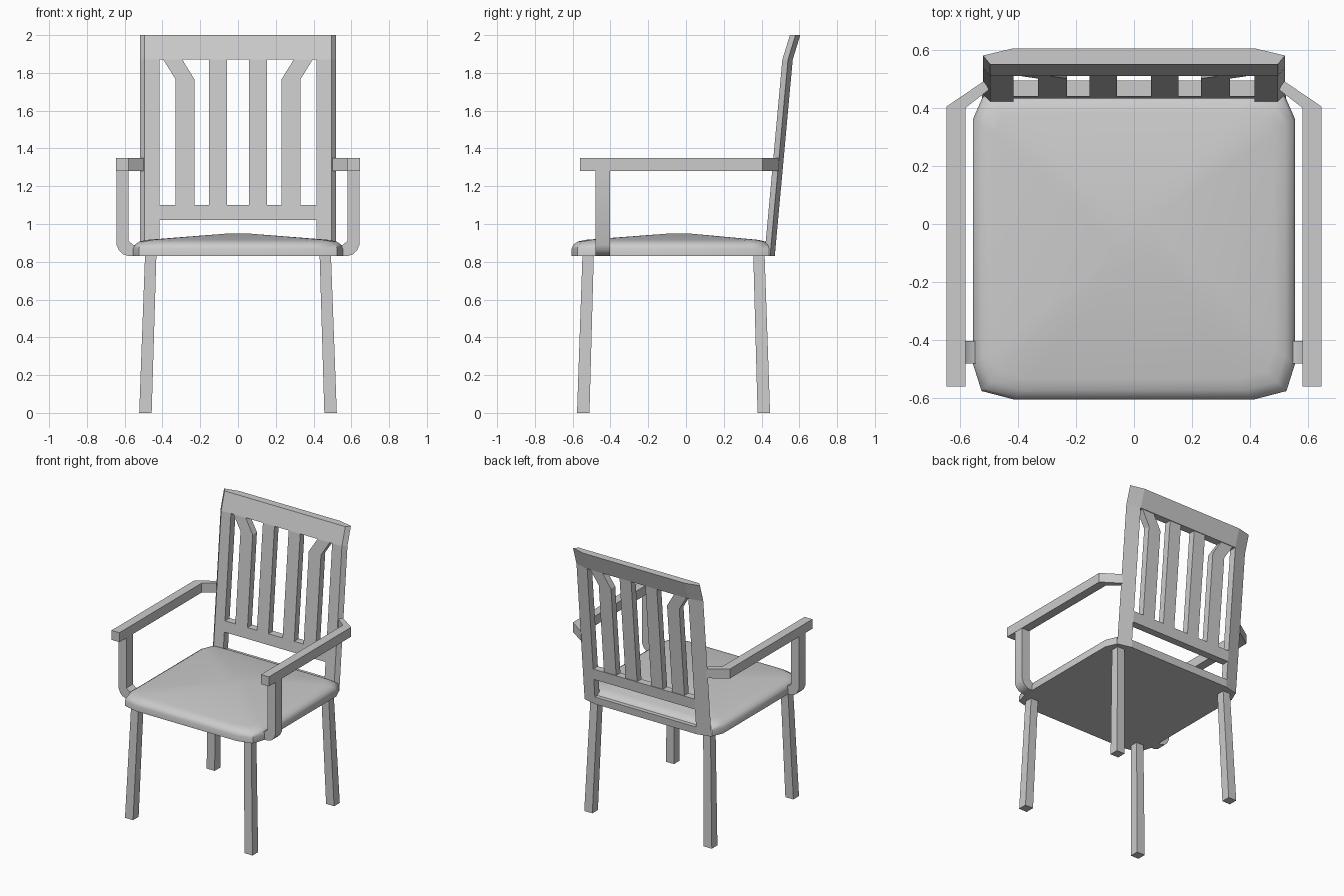
import bpy, bmesh

if "Cube" in bpy.data.objects:
    bpy.data.objects.remove(bpy.data.objects["Cube"])


def loft(name, rings, smooth=False):
    """Skin a list of equal-length point rings and cap both ends."""
    bm = bmesh.new()
    vs = [[bm.verts.new(p) for p in r] for r in rings]
    n = len(rings[0])
    for a, b in zip(vs, vs[1:]):
        for i in range(n):
            j = (i + 1) % n
            bm.faces.new((a[i], a[j], b[j], b[i]))
    bm.faces.new(vs[0])
    bm.faces.new(vs[-1])
    bmesh.ops.remove_doubles(bm, verts=bm.verts, dist=1e-4)
    bmesh.ops.recalc_face_normals(bm, faces=bm.faces)
    me = bpy.data.meshes.new(name)
    bm.to_mesh(me)
    bm.free()
    ob = bpy.data.objects.new(name, me)
    bpy.context.collection.objects.link(ob)
    if smooth:
        bpy.ops.object.select_all(action='DESELECT')
        ob.select_set(True)
        bpy.context.view_layer.objects.active = ob
        bpy.ops.object.shade_smooth_by_angle(angle=0.6)
    return ob


def lean(z):
    """Front face y of the leaning back at height z, with a kink at the top rail."""
    if z <= 1.87:
        return 0.415 + (z - 0.83) * 0.095 / 1.04
    return 0.51 + (z - 1.87) * 0.04 / 0.13


def back_ring(section, z, dx=0):
    return [(x + dx, lean(z) + d, z) for x, d in section]


def bar(x0, x1, depth=0.055):
    return [(x0, 0), (x1, 0), (x1, depth), (x0, depth)]


# Back rails
for name, z0, z1 in (("seat_rail", 0.83, 0.885), ("lower_back_rail", 1.02, 1.10),
                     ("top_back_rail", 1.87, 2.0)):
    loft(name, [back_ring(bar(-0.415, 0.415), z) for z in (z0, z1)])

# Cushioned seat: rounded rim, then a shallow hipped crown
half = [(0.41, -0.605), (0.525, -0.575), (0.555, -0.48),
        (0.555, 0.36), (0.52, 0.44), (0.41, 0.45)]
outline = half + [(-x, y) for x, y in reversed(half)]
cy = -0.06
rings = [[(x * s, cy + (y - cy) * s, z) for x, y in outline]
         for s, z in ((1, 0.83), (1, 0.87), (0.985, 0.89), (0.94, 0.907), (0.87, 0.916))]
rings.append([(0.05 if x > 0 else -0.05, -0.085 if y < 0 else 0.015, 0.95)
              for x, y in outline])
loft("seat", rings, smooth=True)

for s, side in ((1, "right"), (-1, "left")):
    # Back stile with bevelled outer edge
    stile = [(s * x, d) for x, d in
             ((0.415, 0), (0.495, 0), (0.52, 0.03), (0.415, 0.055))]
    loft("back_stile_" + side, [back_ring(stile, z) for z in (0.83, 1.87, 2.0)])

    # Slats: straight inner one, outer one that splays at the top
    loft("inner_slat_" + side,
         [back_ring(bar(s * 0.058, s * 0.153, 0.05), z) for z in (1.10, 1.87)])
    loft("outer_slat_" + side,
         [back_ring(bar(s * 0.23, s * 0.33, 0.05), z, s * dx)
          for z, dx in ((1.10, 0), (1.765, 0), (1.87, 0.065))])

    # Splayed tapered legs
    for end, ytop, ybot in (("front", -0.518, -0.544), ("back", 0.386, 0.412)):
        loft(end + "_leg_" + side,
             [[(s * cx + a * h, y + b * h, z)
               for a, b in ((-1, -1), (1, -1), (1, 1), (-1, 1))]
              for cx, y, z, h in ((0.49, ybot, 0, 0.033), (0.462, ytop, 0.84, 0.03))])

    # Armrest, bent inward to meet the stile
    plan = [(0.58, -0.56), (0.645, -0.56), (0.645, 0.405),
            (0.515, 0.493), (0.50, 0.462), (0.58, 0.40)]
    loft("armrest_" + side, [[(s * x, y, z) for x, y in plan] for z in (1.28, 1.35)])

    # Arm post, curving under into the seat edge
    prof = [(0.643, 1.28), (0.643, 0.89), (0.63, 0.86), (0.61, 0.84), (0.58, 0.83),
            (0.50, 0.83), (0.50, 0.885), (0.555, 0.89), (0.58, 0.91), (0.58, 1.28)]
    loft("arm_post_" + side,
         [[(s * x, y, z) for x, z in prof] for y in (-0.48, -0.403)], smooth=True)
